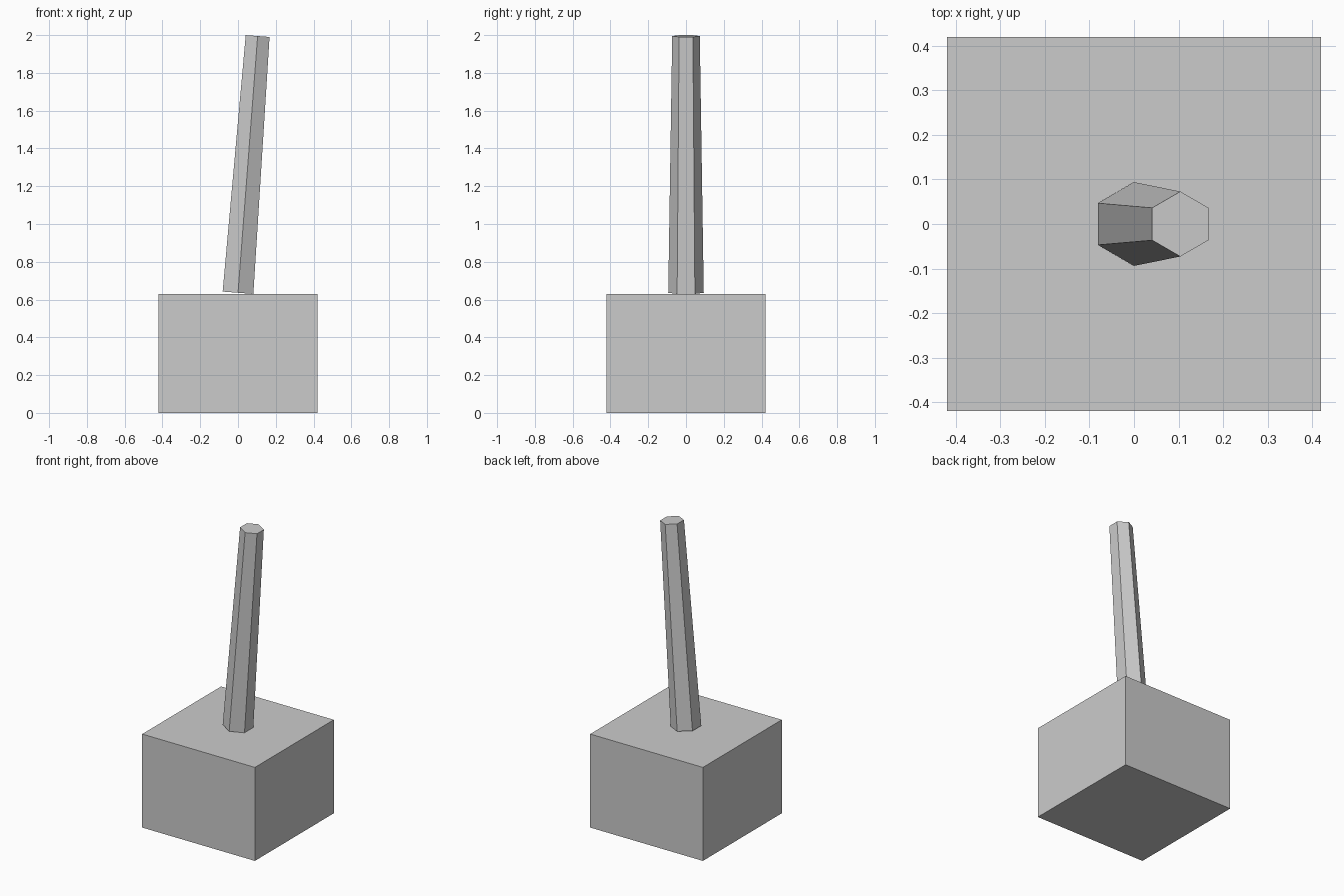
import bpy
from mathutils import Vector

if "Cube" in bpy.data.objects:
    bpy.data.objects.remove(bpy.data.objects["Cube"], do_unlink=True)

# Single plain grey
GREY = (0.6, 0.6, 0.6, 1)
grey = bpy.data.materials.new("grey")
grey.use_nodes = True
grey.diffuse_color = GREY
grey.node_tree.nodes["Principled BSDF"].inputs["Base Color"].default_value = GREY


def finish(name):
    part = bpy.context.object
    part.name = name
    part.data.materials.append(grey)
    return part


# Square block base
WIDTH, HEIGHT = 0.84, 0.63
bpy.ops.mesh.primitive_cube_add(size=1, location=(0, 0, HEIGHT / 2))
block = finish("base_block")
block.scale = (WIDTH, WIDTH, HEIGHT)

# Tapered six-sided handle leaning towards +x
bottom, top = Vector((0, 0, 0.636)), Vector((0.104, 0, 1.995))
axis = top - bottom
bpy.ops.mesh.primitive_cone_add(
    vertices=6, radius1=0.094, radius2=0.073, depth=axis.length,
    location=(bottom + top) / 2,
    rotation=(0, Vector((0, 0, 1)).angle(axis), 0))
finish("leaning_handle")
